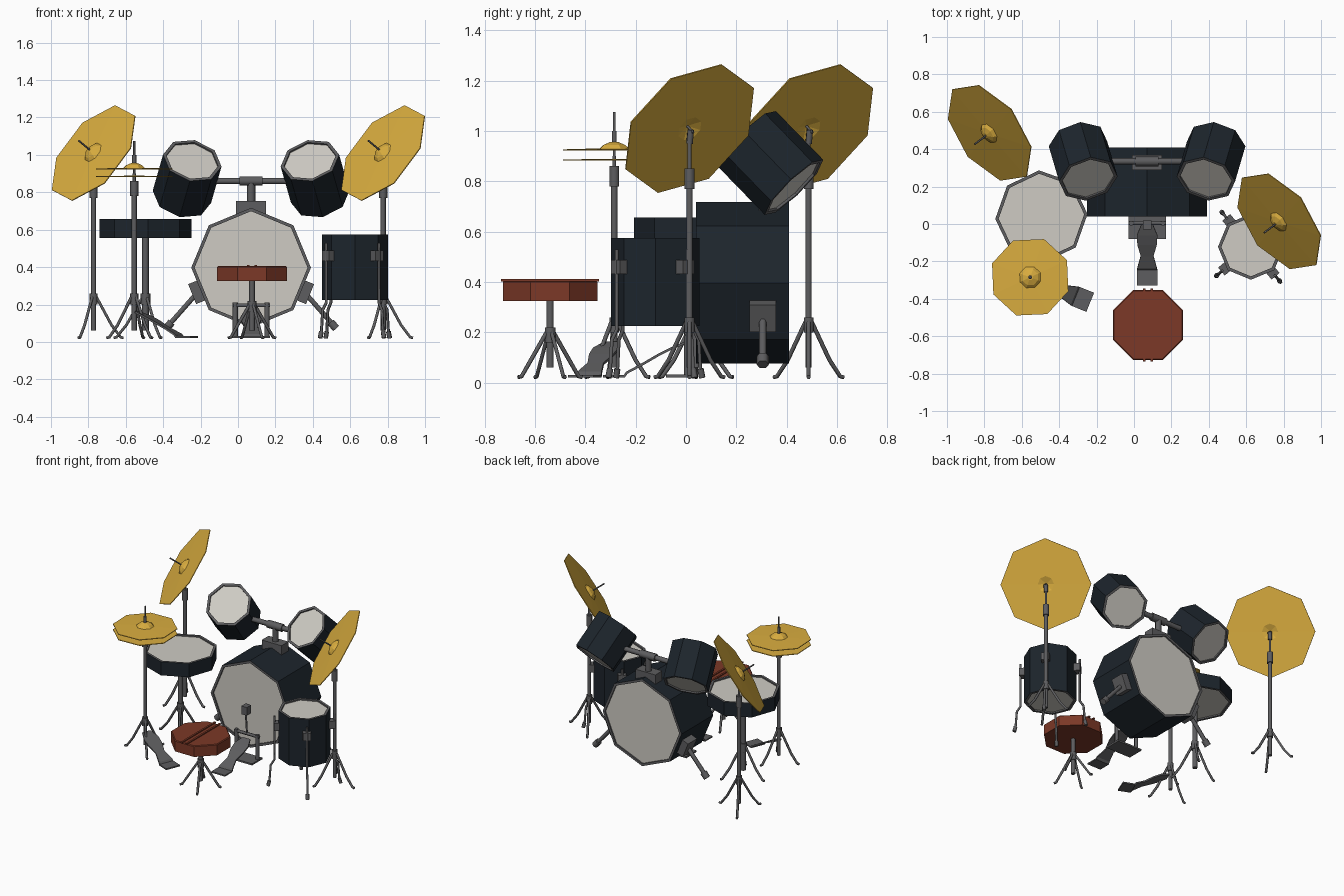
import bpy, bmesh, math
from mathutils import Vector, Matrix

if "Cube" in bpy.data.objects:
    bpy.data.objects.remove(bpy.data.objects["Cube"])

Z = Vector((0, 0, 1))
CX = 0.07  # mirror line of the bass drum and rack toms


def material(name, rgb):
    m = bpy.data.materials.new(name)
    m.diffuse_color = (*rgb, 1)
    m.use_nodes = True
    m.node_tree.nodes["Principled BSDF"].inputs["Base Color"].default_value = m.diffuse_color
    return m


BLACK = material("black_shell", (0.012, 0.018, 0.025))
SKIN = material("drum_skin", (0.62, 0.60, 0.55))
GOLD = material("bronze", (0.70, 0.42, 0.05))
RED = material("red_leather", (0.20, 0.04, 0.02))
METAL = material("dark_metal", (0.11, 0.11, 0.115))


def add(name, bm, mats):
    bmesh.ops.recalc_face_normals(bm, faces=bm.faces)
    me = bpy.data.meshes.new(name)
    bm.to_mesh(me)
    bm.free()
    for m in mats:
        me.materials.append(m)
    ob = bpy.data.objects.new(name, me)
    bpy.context.collection.objects.link(ob)
    return ob


def lathe(name, profile, pos, axis=Z, mats=(METAL,), slots=None, sides=8, phase=0):
    """Turn (radius, height) points round an axis with flat facets."""
    bm = bmesh.new()
    rings = []
    for r, h in profile:
        n = 1 if r == 0 else sides
        rings.append([bm.verts.new((r * math.cos(math.radians(phase) + 2 * math.pi * i / sides),
                                    r * math.sin(math.radians(phase) + 2 * math.pi * i / sides), h))
                      for i in range(n)])
    for k, (a, b) in enumerate(zip(rings, rings[1:])):
        for i in range(sides):
            j = (i + 1) % sides
            vs = [a[i % len(a)], a[j % len(a)], b[j % len(b)], b[i % len(b)]]
            f = bm.faces.new(list(dict.fromkeys(vs)))
            f.material_index = slots[k] if slots else 0
    rot = Z.rotation_difference(Vector(axis)).to_matrix().to_4x4()
    bm.transform(Matrix.Translation(pos) @ rot)
    return add(name, bm, mats)


def drum(name, r, depth, pos, axis=Z, phase=0):
    h, i, rim = depth / 2, r - 0.018, 0.01
    prof = [(0, h - rim), (i, h - rim), (i, h), (r, h), (r, -h), (i, -h), (i, rim - h), (0, rim - h)]
    return lathe(name, prof, pos, axis, (BLACK, SKIN, METAL), [1, 2, 2, 0, 2, 2, 1], 8, phase)


def cymbal(name, r, pos, axis=Z, phase=0, bell=True):
    top = [(0.06, 0.006), (0.045, 0.02), (0.015, 0.032), (0, 0.032)] if bell else [(0, 0.004)]
    under = [(0, 0.018), (0.055, -0.002)] if bell else [(0, -0.002)]
    return lathe(name, under + [(r, -0.003), (r, 0.002)] + top, pos, axis, (GOLD,), None, 8, phase)


def rod(name, pts, r):
    cu = bpy.data.curves.new(name, 'CURVE')
    cu.dimensions = '3D'
    cu.bevel_depth, cu.bevel_resolution, cu.use_fill_caps = r, 1, True
    sp = cu.splines.new('POLY')
    sp.points.add(len(pts) - 1)
    for p, c in zip(sp.points, pts):
        p.co = (*c, 1)
    cu.materials.append(METAL)
    ob = bpy.data.objects.new(name, cu)
    bpy.context.collection.objects.link(ob)
    return ob


def box(name, pos, size, axis='Z', angle=0):
    bm = bmesh.new()
    bmesh.ops.create_cube(bm, size=1)
    bm.transform(Matrix.Translation(pos) @ Matrix.Rotation(math.radians(angle), 4, axis)
                 @ Matrix.Diagonal((*size, 1)))
    return add(name, bm, (METAL,))


def stand(name, x, y, top, thick_top, legs=3, spread=0.16, turn=0, hub=0.24, r=0.014):
    """Upright with splayed, slightly bent legs."""
    rod(name + "_post", [(x, y, 0.06), (x, y, thick_top)], r)
    if top > thick_top:
        rod(name + "_collar", [(x, y, thick_top - 0.06), (x, y, thick_top + 0.02)], r + 0.008)
        rod(name + "_upper_rod", [(x, y, thick_top), (x, y, top)], r * 0.6)
    rod(name + "_hub", [(x, y, hub - 0.04), (x, y, hub + 0.02)], r + 0.008)
    for i in range(legs):
        a = math.radians(turn) + 2 * math.pi * i / legs
        c, s = math.cos(a), math.sin(a)
        rod(f"{name}_leg_{i}", [(x + c * d, y + s * d, z) for d, z in
                                ((0.015, hub), (spread * 0.6, 0.09), (spread - 0.015, 0.025), (spread, 0.022))], 0.0085)


def pedal(name, x, y, heading):
    """Waisted footboard with a flat heel plate; heading points to the heel."""
    bm = bmesh.new()
    a = math.radians(heading)
    c, s = math.cos(a), math.sin(a)
    rows = []
    for d, z, w in ((0, .16, .03), (.06, .135, .055), (.11, .11, .052), (.17, .075, .034),
                    (.235, .04, .052), (.245, .026, .055), (.33, .026, .055)):
        rows.append([bm.verts.new((x + c * d - s * k * w, y + s * d + c * k * w, z)) for k in (-1, 1)])
    for p, q in zip(rows, rows[1:]):
        bm.faces.new((p[0], p[1], q[1], q[0]))
    ob = add(name, bm, (METAL,))
    mod = ob.modifiers.new("thickness", 'SOLIDIFY')
    mod.thickness, mod.offset = 0.01, 0


# Bass drum with its side spurs
drum("bass_drum", 0.32, 0.37, (CX, 0.225, 0.397), (0, -1, 0))
for side, s in (("left", -1), ("right", 1)):
    box(f"bass_bracket_{side}", (CX + s * 0.292, 0.305, 0.265), (0.05, 0.105, 0.115), 'Y', s * 22)
    rod(f"bass_spur_{side}", [(CX + s * 0.29, 0.305, 0.26), (CX + s * 0.44, 0.305, 0.09)], 0.015)
    rod(f"bass_spur_foot_{side}", [(CX + s * 0.425, 0.305, 0.105), (CX + s * 0.455, 0.305, 0.072)], 0.024)

    # Rack toms, tilted towards the player
    drum(f"rack_tom_{side}", 0.16, 0.275, (CX + s * 0.342, 0.335, 0.873), (-s * 0.2, -0.68, 0.70))
    rod(f"tom_arm_{side}", [(CX, 0.335, 0.86), (CX + s * 0.2, 0.335, 0.86)], 0.018)

# Tom mount
box("tom_mount_base", (CX, 0.33, 0.715), (0.16, 0.08, 0.075))
rod("tom_mount_post", [(CX, 0.335, 0.74), (CX, 0.335, 0.86)], 0.023)
rod("tom_mount_clamp", [(CX - 0.062, 0.335, 0.86), (CX + 0.062, 0.335, 0.86)], 0.027)

# Snare drum
drum("snare_drum", 0.247, 0.1, (-0.495, 0.04, 0.606), phase=3)
stand("snare_stand", -0.495, 0.04, 0.56, 0.56, turn=60, r=0.018, spread=0.17)

# Floor tom with four bent legs on brackets
FX, FY = 0.625, -0.122
drum("floor_tom", 0.176, 0.35, (FX, FY, 0.40))
for i in range(4):
    deg = 40 + 90 * i
    c, s = math.cos(math.radians(deg)), math.sin(math.radians(deg))
    box(f"floor_tom_bracket_{i}", (FX + c * 0.183, FY + s * 0.183, 0.46), (0.045, 0.055, 0.055), 'Z', deg)
    rod(f"floor_tom_leg_{i}", [(FX + c * d, FY + s * d, z) for d, z in
                               ((0.2, 0.53), (0.2, 0.21), (0.225, 0.17), (0.235, 0.04))], 0.008)
    rod(f"floor_tom_foot_{i}", [(FX + c * d, FY + s * d, z) for d, z in ((0.234, 0.055), (0.243, 0.02))], 0.013)

# Crash cymbals on stands, both leaning the same way
N = Vector((-0.66, -0.5, 0.55)).normalized()
for side, x, y in (("left", -0.772, 0.487), ("right", 0.776, 0.014)):
    c = Vector((x, y, 1.01))
    cymbal(f"crash_cymbal_{side}", 0.307, c, N, -2)
    stand(f"crash_stand_{side}", x, y, 1.0, 0.83)
    rod(f"crash_tilter_{side}", [c - N * 0.03, c + N * 0.12], 0.005)
    rod(f"crash_joint_{side}", [c - Z * 0.06, c - N * 0.01], 0.014)

# Hi-hat pair, stand and pedal
HX, HY = -0.555, -0.285
cymbal("hihat_top", 0.217, (HX, HY, 0.925), phase=25)
cymbal("hihat_bottom", 0.217, (HX, HY, 0.885), phase=25, bell=False)
stand("hihat_stand", HX, HY, 0.9, 0.84, turn=70, spread=0.15)
rod("hihat_rod", [(HX, HY, 0.88), (HX, HY, 1.075)], 0.006)
rod("hihat_clutch", [(HX, HY, 0.95), (HX, HY, 1.0)], 0.011)
pedal("hihat_pedal", HX + 0.015, HY - 0.01, -22)

# Bass pedal: footboard, frame and beater
pedal("bass_pedal", CX, 0.0, -90)
box("pedal_base", (CX, -0.02, 0.026), (0.2, 0.12, 0.012))
rod("pedal_axle", [(CX - 0.1, 0.005, 0.195), (CX + 0.1, 0.005, 0.195)], 0.011)
for side, s in (("left", -1), ("right", 1)):
    rod(f"pedal_upright_{side}", [(CX + s * 0.085, 0.005, 0.03), (CX + s * 0.085, 0.005, 0.21)], 0.014)
rod("beater_shaft", [(CX, 0.005, 0.19), (CX, -0.01, 0.36)], 0.007)
box("beater_head", (CX, -0.005, 0.375), (0.045, 0.05, 0.06))

# Stool
SX, SY = 0.075, -0.54
lathe("stool_seat", [(0, 0.325), (0.203, 0.325), (0.203, 0.4), (0.197, 0.405), (0, 0.405)],
      (SX, SY, 0), mats=(RED,), phase=22.5)
for i, dx in enumerate((-0.02, 0.02)):
    ob = box(f"seat_piping_{i}", (SX + dx, SY, 0.407), (0.013, 0.39, 0.01))
    ob.data.materials[0] = RED
stand("stool_stand", SX, SY, 0.33, 0.33, legs=4, spread=0.14, turn=25, hub=0.2, r=0.016)
